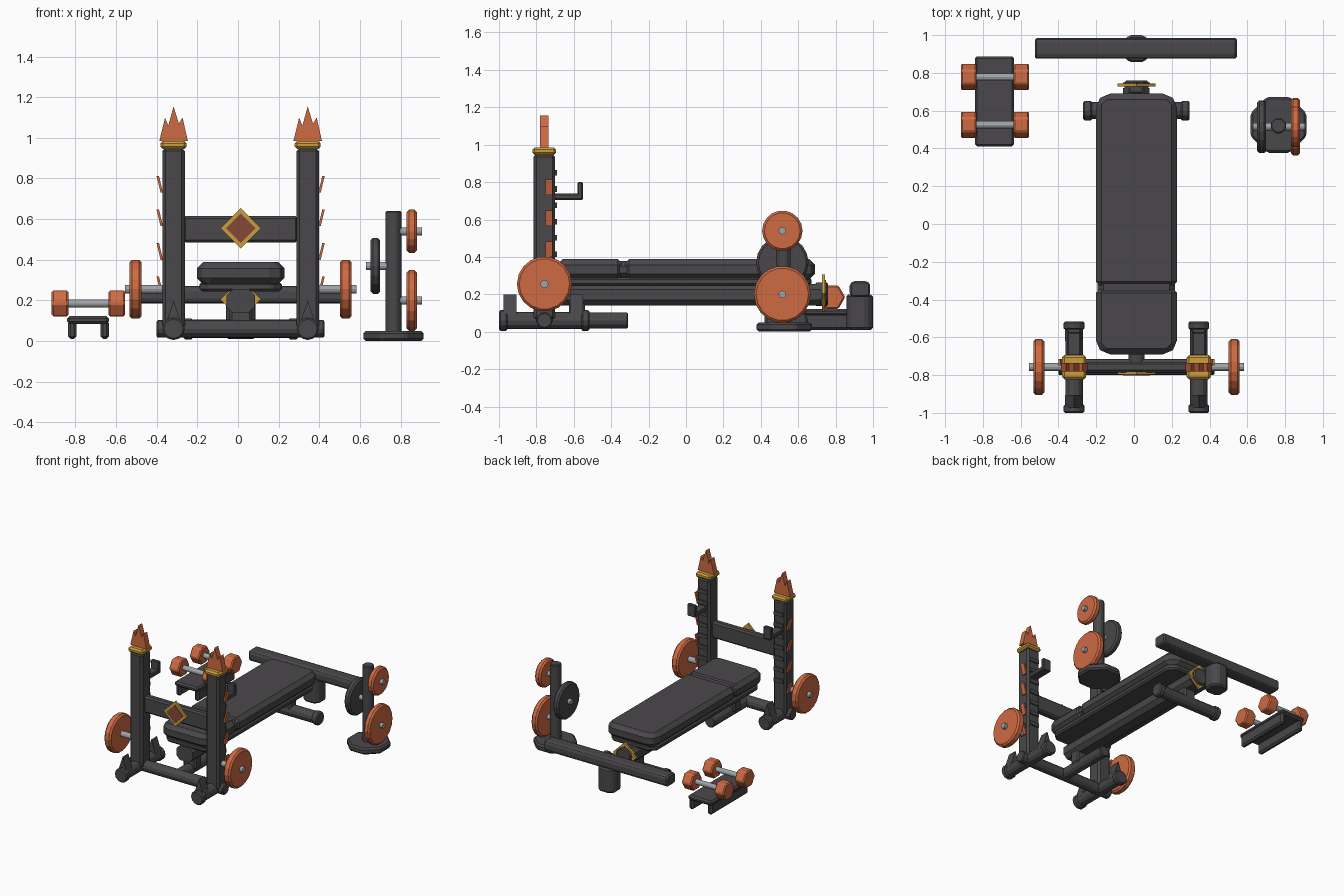
import bpy, bmesh, math

if "Cube" in bpy.data.objects:
    bpy.data.objects.remove(bpy.data.objects["Cube"])

def mat(name, c):
    m = bpy.data.materials.new(name)
    m.diffuse_color = (*c, 1)
    m.use_nodes = True
    m.node_tree.nodes["Principled BSDF"].inputs["Base Color"].default_value = m.diffuse_color
    return m

DARK = mat("charcoal", (0.068, 0.064, 0.068))
ORANGE = mat("orange", (0.62, 0.145, 0.055))
GOLD = mat("gold", (0.60, 0.34, 0.045))
RUST = mat("rust", (0.24, 0.065, 0.04))
STEEL = mat("steel", (0.35, 0.37, 0.39))

def prism(name, pts, axis, a, b, m, bevel=0.0):
    """Extrude a 2D outline from a to b along an axis."""
    def co(p, t):
        return {'X': (t, p[0], p[1]), 'Y': (p[0], t, p[1]), 'Z': (p[0], p[1], t)}[axis]
    bm = bmesh.new()
    lo = [bm.verts.new(co(p, a)) for p in pts]
    hi = [bm.verts.new(co(p, b)) for p in pts]
    n = len(pts)
    bm.faces.new(lo)
    bm.faces.new(hi)
    for i in range(n):
        bm.faces.new((lo[i], lo[(i + 1) % n], hi[(i + 1) % n], hi[i]))
    if bevel:
        edges = [e for e in bm.edges if n <= 8 or (e.verts[0] in lo) == (e.verts[1] in lo)]
        bmesh.ops.bevel(bm, geom=edges, offset=bevel, segments=1, affect='EDGES', clamp_overlap=True)
    bmesh.ops.recalc_face_normals(bm, faces=bm.faces[:])
    me = bpy.data.meshes.new(name)
    bm.to_mesh(me)
    bm.free()
    me.materials.append(m)
    ob = bpy.data.objects.new(name, me)
    bpy.context.collection.objects.link(ob)
    return ob

def box(name, x, y, z, m=DARK, bevel=0.012):
    pts = [(x[0], y[0]), (x[1], y[0]), (x[1], y[1]), (x[0], y[1])]
    return prism(name, pts, 'Z', z[0], z[1], m, bevel)

def ngon(c, r, n, turn=0.0):
    return [(c[0] + r * math.cos(2 * math.pi * i / n + turn),
             c[1] + r * math.sin(2 * math.pi * i / n + turn)) for i in range(n)]

def rod(name, c, r, axis, a, b, m=DARK, n=12, bevel=0.0, turn=0.0):
    return prism(name, ngon(c, r, n, turn), axis, a, b, m, bevel)

def chamfered(x, y, c):
    return [(x[0] + c, y[0]), (x[1] - c, y[0]), (x[1], y[0] + c), (x[1], y[1] - c),
            (x[1] - c, y[1]), (x[0] + c, y[1]), (x[0], y[1] - c), (x[0], y[0] + c)]

CX = 0.013   # centre line of the bench
RY = -0.757  # rack plane

# Rack uprights, mirrored about the bench centre line
flame = [(-.07, .985), (-.042, 1.10), (-.026, 1.06), (0, 1.155),
         (.026, 1.07), (.044, 1.10), (.07, .985)]
for s, side in ((-1, "left"), (1, "right")):
    ux = CX + s * 0.33
    box(side + "_upright", (ux - .055, ux + .055), (-.815, -.70), (.06, .95), bevel=.015)
    box(side + "_gold_cap", (ux - .064, ux + .064), (-.822, -.694), (.945, .985), GOLD)
    prism(side + "_flame_finial", [(ux + p[0], p[1]) for p in flame], 'Y', -.78, -.735, ORANGE)
    # floor skid with end collars and wedge gussets
    rod(side + "_skid", (ux, .06), .046, 'Y', -.98, -.53)
    for a, b in ((-1.0, -.955), (-.56, -.515)):
        rod(side + "_skid_collar", (ux, .06), .055, 'Y', a, b, bevel=.008)
    for a, b in ((-.975, -.905), (-.62, -.55)):
        prism(side + "_wedge", [(ux - .047, .06), (ux + .047, .06), (ux, .2)], 'Y', a, b, DARK)
    # adjustment rungs on the bench side
    for k in range(7):
        z = .85 - .087 * k
        box(side + "_rung", (ux - .04, ux + .04), (-.71, -.69), (z - .015, z + .015), bevel=0)
    # bar hook
    box(side + "_hook_arm", (ux - .035, ux + .035), (-.71, -.552), (.705, .738), bevel=.006)
    box(side + "_hook_lip", (ux - .035, ux + .035), (-.58, -.552), (.71, .80), bevel=.006)
    # slanted flame fins on the outer face
    for k in range(4):
        z = .73 - .165 * k
        x0, x1 = ux + s * .052, ux + s * .084
        prism(side + "_fin", [(x0, z), (x0 + s * .012, z), (x1, z + .083), (x1 - s * .012, z + .083)],
              'Y', -.75, -.715, ORANGE)
    # stored plate on its peg
    rod(side + "_plate_peg", (RY, .255), .022, 'X', ux + s * .05, CX + s * .57, STEEL)
    rod(side + "_rack_plate", (RY, .255), .147, 'X', CX + s * .488, CX + s * .546, ORANGE, 18, .012)
    # rear bench foot end collar
    rod(side + "_rear_foot_collar", (.60, .06), .052, 'X', CX + s * .235, CX + s * .282, bevel=.008)

# Rack cross members
box("rack_beam", (-.27, .295), (-.785, -.73), (.485, .615))
rod("rack_floor_tube", (RY, .06), .043, 'X', -.40, .425, bevel=.006)
rod("bench_floor_tube", (CX, .06), .043, 'Y', RY, -.31, bevel=.006)
box("front_bench_post", (CX - .055, CX + .055), (-.625, -.54), (.06, .22))

# Diamond emblems: gold frame and rust inset
def emblem(name, z, y, s):
    rod(name + "_frame", (CX, z), .10, 'Y', y - .008, y + .008, GOLD, 4)
    ya, yb = sorted((y, y + s * .013))
    rod(name + "_inset", (CX, z), .072, 'Y', ya, yb, RUST, 4)
emblem("rack_diamond", .555, -.79, -1)
emblem("rear_diamond", .205, .735, 1)

# Bench: padded top in two sections, base board, octagonal spine, rear foot
PX = (-.202, .228)
prism("back_pad", [(PX[0], -.335), (PX[1], -.335), (PX[1], .645), (PX[1] - .045, .69),
                   (PX[0] + .045, .69), (PX[0], .645)], 'Z', .28, .388, DARK, .03)
prism("head_pad", [(PX[0] + .045, -.69), (PX[1] - .045, -.69), (PX[1], -.645), (PX[1], -.335),
                   (PX[0], -.335), (PX[0], -.645)], 'Z', .28, .388, DARK, .03)
box("pad_core", (PX[0] + .01, PX[1] - .01), (-.42, -.25), (.285, .378), bevel=.03)
prism("pad_board", chamfered((PX[0] + .012, PX[1] - .012), (-.67, .67), .05), 'Z', .245, .29, DARK, .012)
prism("bench_spine", chamfered((CX - .07, CX + .07), (.14, .255), .03), 'Y', -.68, .72, DARK)
rod("spine_end", (CX, .2), .068, 'Y', .69, .76, n=8, turn=math.pi / 8, bevel=.008)
box("rear_bench_post", (CX - .05, CX + .05), (.56, .64), (.05, .2))
rod("rear_foot", (.60, .06), .045, 'X', CX - .27, CX + .27)

# Rear beam on its block
prism("rear_block", chamfered((CX - .073, CX + .073), (.857, 1.0), .035), 'Z', .01, .20, DARK, .012)
prism("rear_beam", chamfered((.875, .985), (.185, .27), .015), 'X', -.525, .545, DARK, .01)

# Plate tree
TY = .515
prism("tree_base", ngon((.765, TY + .01), .16, 8, math.pi / 8), 'Z', 0, .05, DARK, .012)
rod("tree_post", (.765, TY + .005), .043, 'Z', .04, .64, n=8, turn=math.pi / 8, bevel=.006)
for z, r in ((.20, .152), (.54, .108)):
    rod("tree_peg", (TY, z), .02, 'X', .77, .905, STEEL)
    rod("tree_plate", (TY, z), r, 'X', .83, .88, ORANGE, 18, .012)
rod("tree_inner_peg", (TY, .37), .02, 'X', .63, .77, STEEL)
rod("tree_dark_plate", (TY, .37), .14, 'X', .652, .70, DARK, 18, .012)

# Dumbbell stand and dumbbells
box("stand_top", (-.842, -.635), (.41, .888), (.085, .122))
for a, b in ((-.836, -.796), (-.676, -.636)):
    box("stand_runner", (a, b), (.42, .878), (.01, .10))
for y in (.525, .778):
    rod("dumbbell_handle", (y, .185), .02, 'X', -.84, -.63, STEEL)
    for a, b in ((-.917, -.835), (-.637, -.555)):
        rod("dumbbell_head", (y, .185), .073, 'X', a, b, ORANGE, 6, .008)
